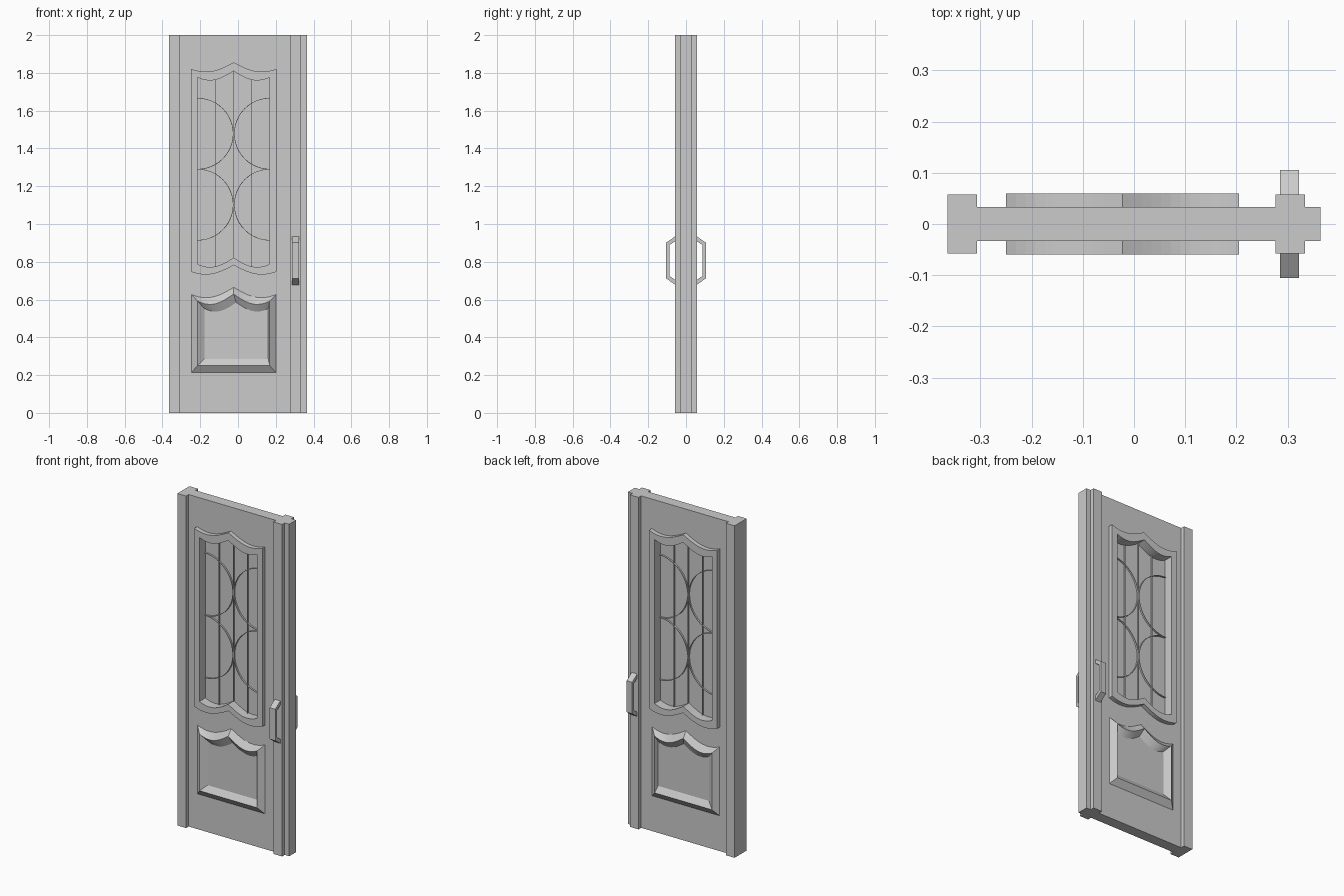
import bpy, bmesh, math

if "Cube" in bpy.data.objects:
    bpy.data.objects.remove(bpy.data.objects["Cube"])

CX = -0.0225          # centre line of the decorated panels
CORE, STILE, FRAME = 0.033, 0.0575, 0.0595


def finish(name, bm):
    bmesh.ops.recalc_face_normals(bm, faces=bm.faces)
    me = bpy.data.meshes.new(name)
    bm.to_mesh(me)
    bm.free()
    ob = bpy.data.objects.new(name, me)
    bpy.context.collection.objects.link(ob)
    return ob


def loft(name, rings, cap_start=True, cap_end=True, closed=False):
    """Skin a series of equal-length point loops."""
    bm = bmesh.new()
    loops = [[bm.verts.new(p) for p in r] for r in rings]
    pairs = list(zip(loops, loops[1:])) + ([(loops[-1], loops[0])] if closed else [])
    for a, b in pairs:
        n = len(a)
        for i in range(n):
            bm.faces.new((a[i], a[(i + 1) % n], b[(i + 1) % n], b[i]))
    if not closed:
        if cap_start:
            bm.faces.new(loops[0])
        if cap_end:
            bm.faces.new(loops[-1])
    return finish(name, bm)


def at_y(pts, y):
    return [(x, y, z) for x, z in pts]


def box(name, x0, x1, hy, z0=0.0, z1=2.0):
    r = [(x0, z0), (x1, z0), (x1, z1), (x0, z1)]
    return loft(name, [at_y(r, -hy), at_y(r, hy)])


def wave(u):
    """Pointed centre, shallow dip, slight rise to the corner."""
    a = abs(u)
    if a < 0.65:
        return 0.034 - 0.05 * math.sin(math.pi / 2 * a / 0.65)
    return -0.016 + 0.016 * ((a - 0.65) / 0.35) ** 2


def outline(x0, x1, zb, zt, kb=1.0, kt=1.0, n=24):
    us = [-1 + 2 * i / n for i in range(n + 1)]
    px = lambda u: (x0 + x1) / 2 + u * (x1 - x0) / 2
    return ([(px(u), zb + kb * wave(u)) for u in us] +
            [(px(u), zt + kt * wave(u)) for u in reversed(us)])


# Door leaf with window opening
leaf = box("door_leaf", -0.335, 0.364, CORE)
mid = outline(-0.232, 0.187, 0.766, 1.80)
cutter = loft("window_cutter", [at_y(mid, -0.1), at_y(mid, 0.1)])
cutter.hide_render = True
mod = leaf.modifiers.new("opening", 'BOOLEAN')
mod.operation = 'DIFFERENCE'
mod.solver = 'EXACT'
mod.object = cutter
bpy.context.view_layer.objects.active = leaf
bpy.ops.object.modifier_apply(modifier=mod.name)
bpy.data.objects.remove(cutter)

# Thick vertical stiles
box("hinge_stile", -0.364, -0.306, STILE)
box("lock_stile", 0.276, 0.334, STILE)

# Window frame and pane
outer = outline(-0.2495, 0.2045, 0.748, 1.822)
inner = outline(-0.215, 0.168, 0.788, 1.776)
loft("window_frame", [at_y(outer, -FRAME), at_y(outer, FRAME),
                      at_y(inner, FRAME), at_y(inner, -FRAME)], closed=True)
loft("window_pane", [at_y(mid, -0.004), at_y(mid, 0.004)])

# Leading: upright bars
D, T = 0.014, 0.0015
for i, (dx, lo, hi) in enumerate([(-0.095, 0.76, 1.775), (0, 0.80, 1.83), (0.095, 0.76, 1.775)]):
    box(f"upright_bar_{i}", CX + dx - T, CX + dx + T, D, lo, hi)

# Leading: four half-round arcs meeting at the middle
R, MID_Z = 0.188, 1.29
for sx in (-1, 1):
    for sz in (-1, 1):
        rings = []
        for i in range(25):
            t = -math.pi / 2 + math.pi * i / 24
            c, s = math.cos(t), math.sin(t)
            rings.append([(CX + sx * (0.191 - r * c), y, MID_Z + sz * R + r * s)
                          for r, y in ((R - T, -D), (R + T, -D), (R + T, D), (R - T, D))])
        loft(f"arc_bar_{sx}_{sz}", rings)

for side, s in (("front", -1), ("back", 1)):
    # Lower panel: raised ridge moulding sloping to a flat field
    loft(f"lower_panel_{side}", [
        at_y(outline(-0.2495, 0.2045, 0.21, 0.63, 0, 1.1), s * 0.031),
        at_y(outline(-0.215, 0.168, 0.25, 0.592, 0, 1.1), s * FRAME),
        at_y(outline(-0.178, 0.16, 0.285, 0.552, 0, 0.95), s * 0.036),
    ], cap_start=False)

    # Pull handle, bent bar section swept across its width
    prof = [(0.056, 0.935), (0.105, 0.902), (0.105, 0.712), (0.056, 0.677),
            (0.056, 0.703), (0.087, 0.725), (0.087, 0.889), (0.056, 0.910)]
    loft(f"handle_{side}", [[(x, s * y, z) for y, z in prof] for x in (0.285, 0.322)])
